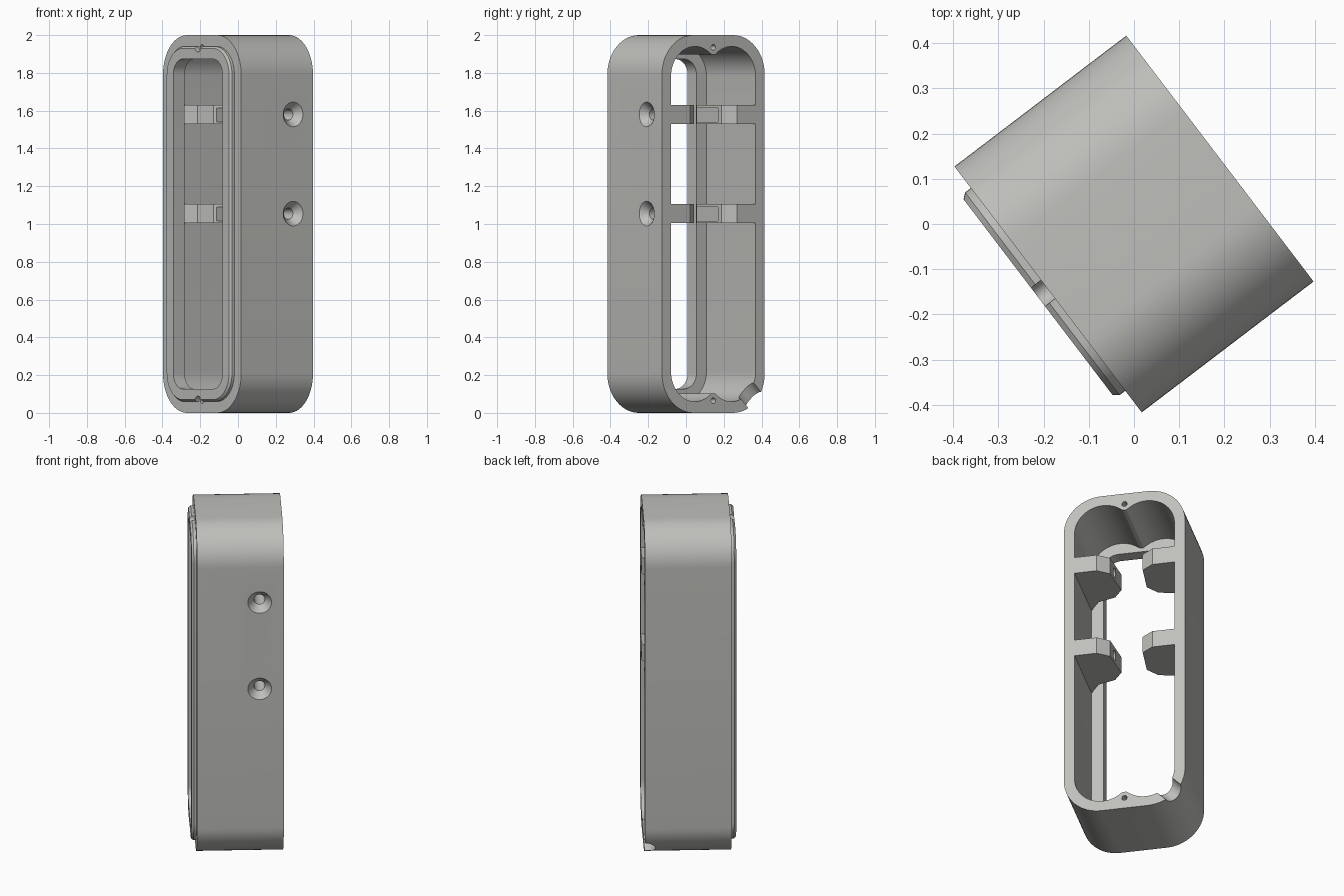
import bpy, bmesh, math
from mathutils import Matrix, Vector

if "Cube" in bpy.data.objects:
    bpy.data.objects.remove(bpy.data.objects["Cube"])

W, D, H, R = 0.342, 0.239, 1.0, 0.21      # half width, half depth, half height, corner radius
grey = bpy.data.materials.new("warm_grey")
grey.diffuse_color = (0.52, 0.52, 0.50, 1)
grey.use_nodes = True
grey.node_tree.nodes["Principled BSDF"].inputs["Base Color"].default_value = grey.diffuse_color


def rounded(inset, n=14):
    """Rounded rectangle outline in x,z, shrunk by inset."""
    r = R - inset
    pts = []
    for k, (sx, sz) in enumerate([(1, 1), (-1, 1), (-1, -1), (1, -1)]):
        for i in range(n + 1):
            a = math.pi / 2 * (k + i / n)
            pts.append((sx * (W - R) + r * math.cos(a), H + sz * (H - R) + r * math.sin(a)))
    return pts


def lobed(inset=0.06, r=0.16, n=20):
    """Cavity outline: each end has two round lobes meeting at a screw boss."""
    cx, cz = W - inset - r, H - inset - r
    end = math.acos(-(cx - 0.022) / r)
    q = [(cx + r * math.cos(end * i / n), cz + r * math.sin(end * i / n)) for i in range(n + 1)]
    q.append((0.01, q[-1][1] - 0.008))
    top = q + [(-x, z) for x, z in reversed(q)]
    return [(x, H + z) for x, z in top] + [(-x, H - z) for x, z in top]


def finish(name, bm):
    bmesh.ops.recalc_face_normals(bm, faces=bm.faces)
    me = bpy.data.meshes.new(name)
    bm.to_mesh(me)
    bm.free()
    me.materials.append(grey)
    ob = bpy.data.objects.new(name, me)
    bpy.context.collection.objects.link(ob)
    return ob


def loft(name, rings):
    """Solid through matching x,z outlines given as (outline, y)."""
    bm = bmesh.new()
    loops = [[bm.verts.new((x, y, z)) for x, z in pts] for pts, y in rings]
    for a, b in zip(loops, loops[1:]):
        for i in range(len(a)):
            j = (i + 1) % len(a)
            bm.faces.new((a[i], a[j], b[j], b[i]))
    bm.faces.new(loops[0])
    bm.faces.new(loops[-1])
    return finish(name, bm)


def slab(name, pts, z0, z1):
    """Solid from an x,y outline between two heights."""
    bm = bmesh.new()
    f = bm.faces.new([bm.verts.new((x, y, z0)) for x, y in pts])
    new = bmesh.ops.extrude_face_region(bm, geom=[f])["geom"]
    bmesh.ops.translate(bm, vec=(0, 0, z1 - z0), verts=[v for v in new if isinstance(v, bmesh.types.BMVert)])
    return finish(name, bm)


def cone(name, centre, axis, r1, r2, length):
    bm = bmesh.new()
    rot = Vector((0, 0, 1)).rotation_difference(Vector(axis)).to_matrix().to_4x4()
    bmesh.ops.create_cone(bm, cap_ends=True, segments=28, radius1=r1, radius2=r2, depth=length,
                          matrix=Matrix.Translation(centre) @ rot)
    return finish(name, bm)


def combine(target, tool, op="DIFFERENCE"):
    m = target.modifiers.new(op, "BOOLEAN")
    m.operation, m.solver, m.object = op, "EXACT", tool
    bpy.context.view_layer.objects.active = target
    bpy.ops.object.modifier_apply(modifier=m.name)
    bpy.data.objects.remove(tool, do_unlink=True)


# Shell with a stepped sealing lip on the front
housing = loft("housing", [(rounded(0), -D), (rounded(0), D)])
lip = loft("lip", [(rounded(0.06), -D + 0.02), (rounded(0.06), -D - 0.016), (rounded(0.07), -D - 0.028)])
for s in (-1, 1):
    combine(lip, cone("lip_notch", (0, -D, H + s * 0.937), (0, 1, 0), 0.026, 0.026, 0.2))
combine(housing, lip, "UNION")

# Cavity open at the back, smaller window through the front
combine(housing, loft("cavity", [(lobed(), -D + 0.048), (lobed(), D + 0.1)]))
combine(housing, loft("window", [(rounded(0.127), -D - 0.1), (rounded(0.127), 0)]))

# Mounting lugs on both side walls
outline = [(-0.03, 0), (0.125, 0), (0.19, 0.05), (0.21, 0.24), (0.16, 0.31),
           (0.06, 0.34), (0, 0.425), (-0.03, 0.425)]
for z in (1.055, 1.58):
    for s in (-1, 1):
        pts = [(s * (W - 0.06 - u), D - d) for u, d in outline]
        lug = slab("lug", pts, z - 0.05, z + 0.05)
        if s < 0:                         # shallow nut pocket
            a, b = -W + 0.06 + 0.17, -W + 0.06 + 0.3
            combine(lug, slab("pocket", [(a, D - 0.075), (b, D - 0.075), (b, -D), (a, -D)],
                              z - 0.04, z + 0.035))
        combine(housing, lug, "UNION")
    # Countersunk screw hole in the right wall
    combine(housing, cone("screw_hole", (W - 0.1, D - 0.133, z), (1, 0, 0), 0.03, 0.03, 0.32))
    combine(housing, cone("countersink", (W - 0.02, D - 0.133, z), (1, 0, 0), 0.03, 0.066, 0.041))

# Screw holes through both ends
for s in (-1, 1):
    combine(housing, cone("end_hole", (0, 0, H + s * 0.935), (0, 1, 0), 0.015, 0.015, 1))

# Cable notch through a lower back corner
combine(housing, cone("cable_notch", (-0.281, D, 0.062), (1, 0, 1), 0.06, 0.06, 0.3))

# Turn the whole housing about the vertical axis
housing.data.transform(Matrix.Rotation(math.radians(-52.7), 4, "Z"))
bpy.ops.object.select_all(action="DESELECT")
housing.select_set(True)
bpy.context.view_layer.objects.active = housing
bpy.ops.object.shade_smooth_by_angle(angle=math.radians(25))
